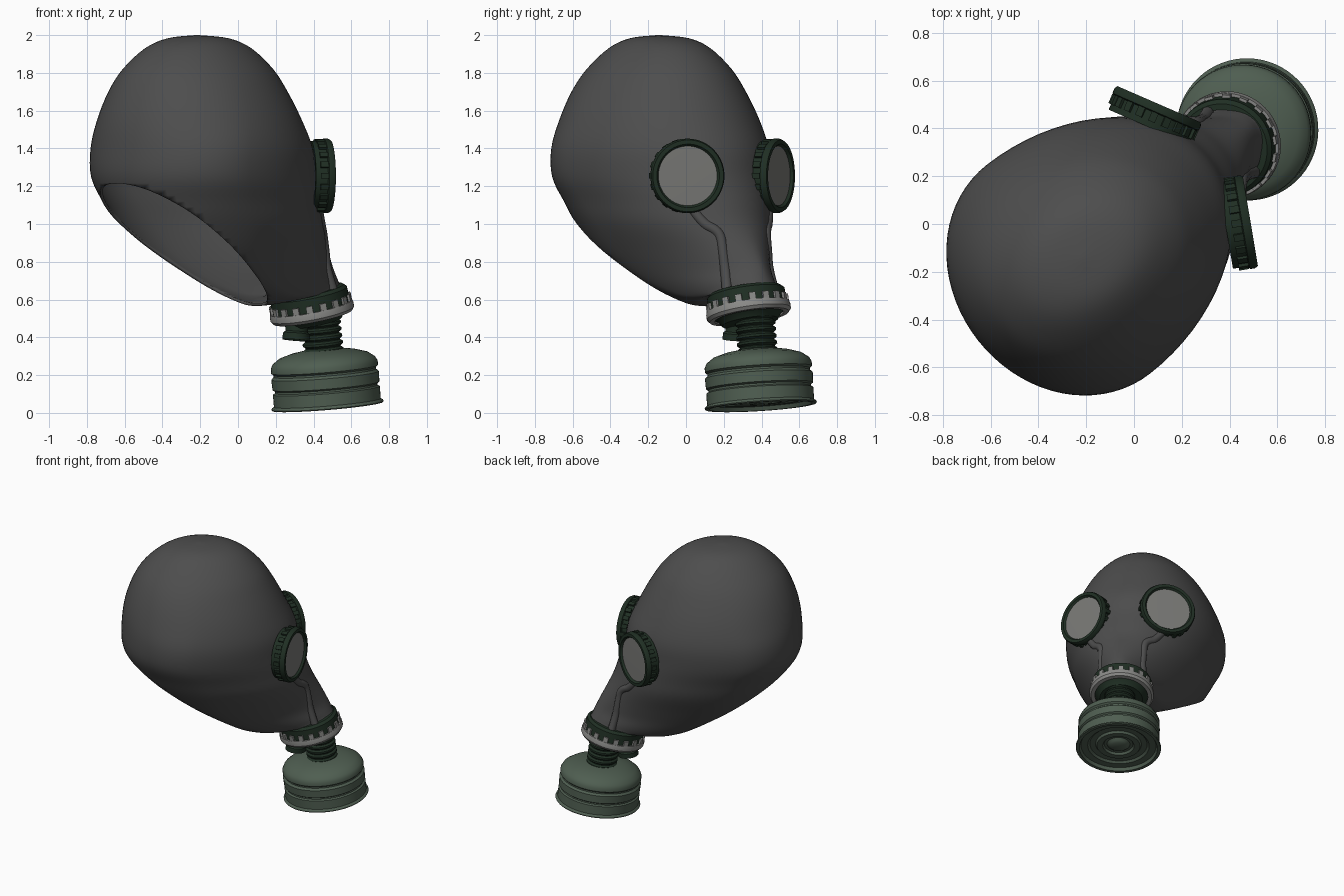
import bpy, bmesh, math
from mathutils import Matrix, Vector
from mathutils.bvhtree import BVHTree

if "Cube" in bpy.data.objects:
    bpy.data.objects.remove(bpy.data.objects["Cube"])

# The mask is built facing +x, mirrored about y, then turned to face the corner
TURN = Matrix.Rotation(math.radians(38), 4, 'Z') @ Matrix.Translation((0, 0.02, 0))


def material(name, r, g, b):
    m = bpy.data.materials.new(name)
    m.diffuse_color = (r, g, b, 1)
    m.use_nodes = True
    m.node_tree.nodes["Principled BSDF"].inputs["Base Color"].default_value = m.diffuse_color
    return m


RUBBER = material("grey_rubber", 0.075, 0.075, 0.075)
CANISTER = material("canister_green", 0.078, 0.112, 0.082)
DARK = material("dark_green", 0.014, 0.028, 0.017)
STEEL = material("light_grey_metal", 0.26, 0.26, 0.25)
GLASS = material("lens_grey", 0.19, 0.19, 0.18)


def finish(bm, name, mat, angle=35):
    bm.transform(TURN)
    me = bpy.data.meshes.new(name)
    bm.to_mesh(me)
    bm.free()
    ob = bpy.data.objects.new(name, me)
    bpy.context.collection.objects.link(ob)
    me.materials.append(mat)
    bpy.ops.object.select_all(action='DESELECT')
    ob.select_set(True)
    bpy.context.view_layer.objects.active = ob
    bpy.ops.object.shade_smooth_by_angle(angle=math.radians(angle))
    return ob


def frame(u, v, z, axis):
    """Matrix whose local z runs along axis."""
    q = Vector(axis).to_track_quat('Z', 'Y')
    return Matrix.Translation((u, v, z)) @ q.to_matrix().to_4x4()


def lathe(name, profile, mat, mtx, segs=56, teeth=None):
    """Spin (radius, height) points; teeth = (count, r0, r1, h0, h1, width)."""
    bm = bmesh.new()
    rows = []
    for r, h in profile:
        if r == 0:
            rows.append([bm.verts.new((0, 0, h))] * segs)
        else:
            rows.append([bm.verts.new((r * math.cos(2 * math.pi * i / segs),
                                       r * math.sin(2 * math.pi * i / segs), h)) for i in range(segs)])
    for a, b in zip(rows, rows[1:]):
        for i in range(segs):
            j = (i + 1) % segs
            vs = list(dict.fromkeys((a[i], a[j], b[j], b[i])))
            if len(vs) > 2:
                bm.faces.new(vs)
    bmesh.ops.recalc_face_normals(bm, faces=bm.faces)
    if teeth:
        n, r0, r1, h0, h1, w = teeth
        for k in range(n):
            t = (Matrix.Rotation(2 * math.pi * k / n, 4, 'Z')
                 @ Matrix.Translation(((r0 + r1) / 2, 0, (h0 + h1) / 2))
                 @ Matrix.Diagonal((r1 - r0, w, h1 - h0, 1)))
            bmesh.ops.create_cube(bm, size=1, matrix=t)
    bm.transform(mtx)
    return finish(bm, name, mat)


# Hood: loft of egg-shaped sections
# (z back, z front, back, widest, front, half width, front roundness)
SECTIONS = [
    (2.0, 2.0, -.27, -.26, -.25, .01, 2), (1.983, 1.983, -.42, -.26, -.08, .15, 2),
    (1.93, 1.93, -.55, -.26, .05, .25, 2), (1.82, 1.82, -.67, -.27, .17, .36, 2),
    (1.70, 1.70, -.74, -.29, .25, .44, 2), (1.55, 1.55, -.79, -.30, .33, .51, 2),
    (1.40, 1.40, -.81, -.33, .40, .552, 2), (1.25, 1.25, -.81, -.33, .43, .545, 2),
    (1.12, 1.12, -.76, -.27, .47, .50, 2), (1.0, 1.0, -.70, -.20, .51, .455, 1.95),
    (.85, .85, -.55, -.15, .59, .375, 1.75), (.70, .76, -.30, 0, .635, .29, 1.75),
    (.60, .70, 0, .20, .66, .22, 2), (.565, .685, .13, .38, .67, .185, 2),
    (.597, .672, .26, .47, .675, .18, 2), (.577, .663, .32, .50, .68, .175, 2)]


def blend(p, steps=4):
    out = []
    for i in range(len(p) - 1):
        p0, p1, p2, p3 = p[max(i - 1, 0)], p[i], p[i + 1], p[min(i + 2, len(p) - 1)]
        for s in range(steps):
            t = s / steps
            out.append([b + .5 * t * (c - a + t * (2 * a - 5 * b + 4 * c - d + t * (3 * (b - c) + d - a)))
                        for a, b, c, d in zip(p0, p1, p2, p3)])
    return out + [list(p[-1])]


SEGS = 72
bm = bmesh.new()
rows = []
for zb, zf, ub, uw, uf, w, p in blend(SECTIONS):
    row = []
    for i in range(SEGS):
        a = 2 * math.pi * i / SEGS
        c, s = math.cos(a), math.sin(a)
        if c > 0:
            u = uw + (uf - uw) * c ** (2 / p)
            v = math.copysign(w * abs(s) ** (2 / p), s)
        else:
            u, v = uw + (uw - ub) * c, w * s
        row.append(bm.verts.new((u, v, zb + (zf - zb) * (u - ub) / (uf - ub))))
    rows.append(row)
for a, b in zip(rows, rows[1:]):
    for i in range(SEGS):
        j = (i + 1) % SEGS
        bm.faces.new((a[i], b[i], b[j], a[j]))
bm.faces.new(rows[0])
# Slanted neck opening from nape to chin
bmesh.ops.bisect_plane(bm, geom=bm.verts[:] + bm.edges[:] + bm.faces[:],
                       plane_co=(.13, 0, .575), plane_no=(.688, 0, 1), clear_inner=True)
tree = BVHTree.FromBMesh(bm)
hood = finish(bm, "hood", RUBBER, 60)
wall = hood.modifiers.new("wall", 'SOLIDIFY')
wall.thickness = 0.015
wall.offset = -1

# Cheek ridges running from the eyepieces to the muzzle
curve = bpy.data.curves.new("cheek_ridges", 'CURVE')
curve.dimensions = '3D'
curve.bevel_depth = 0.028
curve.bevel_resolution = 3
curve.use_fill_caps = True
curve.materials.append(RUBBER)
inverse = TURN.inverted()
look = inverse.to_3x3() @ Vector((-1, 0, 0))
path = []
for y, z in [(.04, 1.07), (.09, 1.0), (.15, .975), (.185, .94), (.195, .85), (.205, .75), (.21, .64)]:
    hit, normal, _, _ = tree.ray_cast(inverse @ Vector((2, y, z)), look)
    if hit:
        path.append(hit - normal * 0.014)
for side in (1, -1):
    sp = curve.splines.new('NURBS')
    sp.points.add(len(path) - 1)
    for pt, co in zip(sp.points, path):
        pt.co = (*(TURN @ Vector((co.x, co.y * side, co.z))), 1)
    sp.use_endpoint_u = True
    sp.order_u = 3
ridges = bpy.data.objects.new("cheek_ridges", curve)
bpy.context.collection.objects.link(ridges)

# Eyepieces
for side, label in ((1, "left"), (-1, "right")):
    a = math.radians(28.5) * side
    m = frame(.325, .275 * side, 1.255, (math.cos(a), math.sin(a), 0))
    lathe(label + "_eye_rim", [(.158, -.03), (.184, -.03), (.184, .035), (.197, .04), (.197, .062),
                               (.190, .075), (.168, .075), (.157, .06), (.157, -.03)],
          DARK, m, teeth=(20, .175, .196, -.005, .037, .03))
    lathe(label + "_eye_glass", [(0, .064), (.16, .061), (.16, .056), (0, .056)], GLASS, m)

# Muzzle collar with notched metal ring
m = frame(.492, 0, .62, (-.235, 0, .97))
lathe("muzzle_collar", [(.165, .03), (.19, .028), (.207, .012), (.21, -.09), (.17, -.115),
                        (.15, -.145), (0, -.15)], DARK, m)
lathe("muzzle_ring", [(.20, -.062), (.222, -.062), (.225, -.075), (.225, -.098), (.212, -.115),
                      (.185, -.115), (.185, -.062), (.20, -.062)], STEEL, m,
      teeth=(18, .195, .22, -.07, -.025, .035))

# Outlet valve behind the hose thread
lathe("outlet_valve", [(0, .01), (.055, .01), (.06, 0), (.072, 0), (.072, .035), (.06, .045),
                       (.06, .15), (0, .15)], DARK, frame(.405, 0, .385, (.1, 0, 1)), 32)

# Threaded neck
thread = [(0, 0)]
for k in range(6):
    thread += [(.093, k * .036), (.107, k * .036 + .01), (.107, k * .036 + .022), (.093, k * .036 + .032)]
lathe("threaded_neck", thread + [(0, .22)], DARK, frame(.592, 0, .315, (-.13, 0, 1)), 40)

# Filter canister with stepped underside
lathe("filter_canister", [
    (0, .012), (.05, .012), (.065, .022), (.08, .035), (.10, .035), (.11, .02), (.15, .02), (.16, .035),
    (.20, .035), (.215, .022), (.262, .022), (.272, 0), (.294, 0), (.298, .006), (.294, .014),
    (.284, .02), (.284, .085), (.272, .092), (.272, .102), (.284, .11), (.286, .165), (.272, .178),
    (.272, .188), (.284, .198), (.284, .222), (.272, .245), (.235, .272), (.17, .292), (.11, .302),
    (0, .302)], CANISTER, frame(.618, 0, .034, (-.105, 0, 1)), 64)
